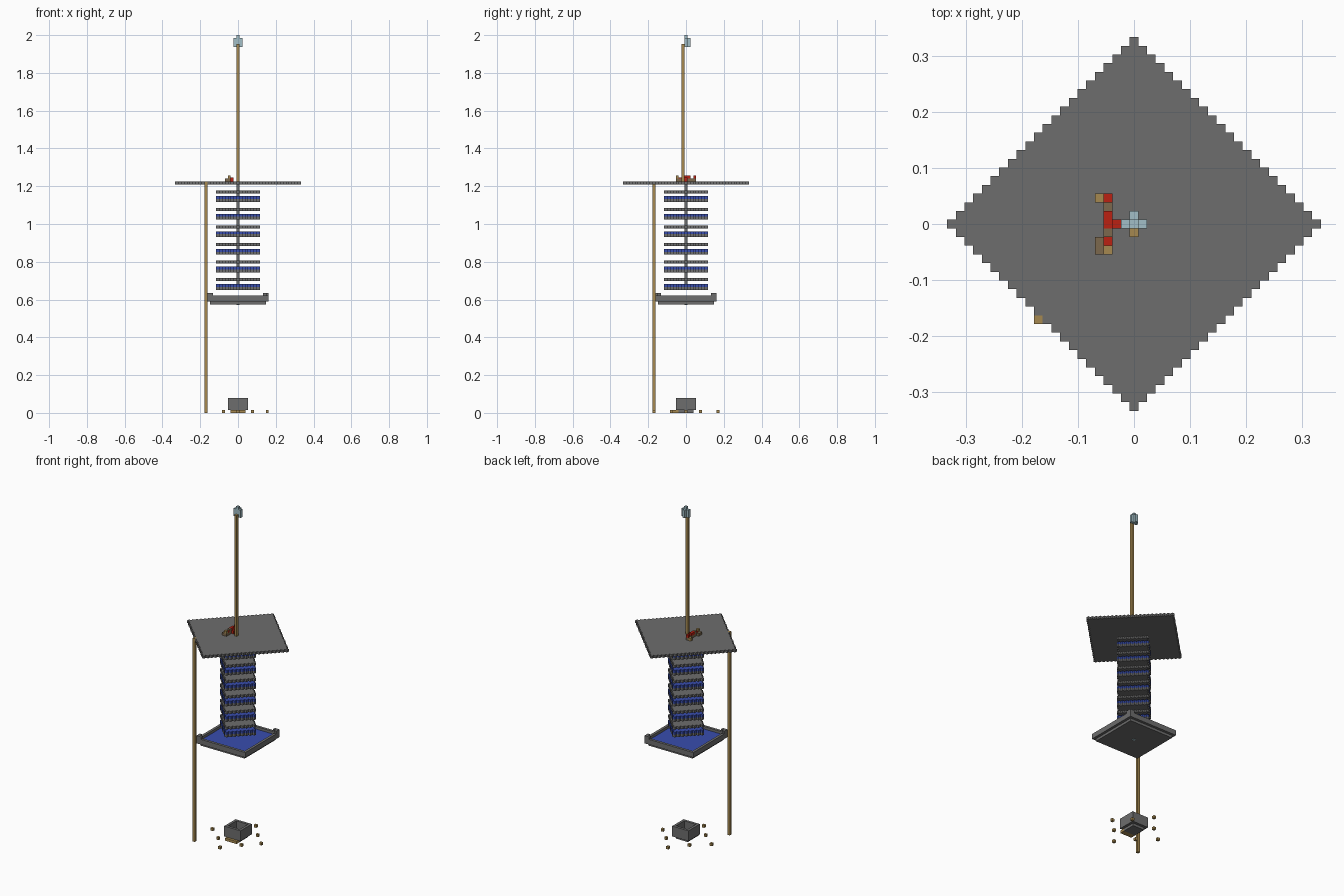
import bpy
import bmesh

cube = bpy.data.objects.get("Cube")
if cube:
    bpy.data.objects.remove(cube, do_unlink=True)

U = 2 / 129  # one block


def material(name, rgb):
    m = bpy.data.materials.new(name)
    m.use_nodes = True
    m.diffuse_color = (*rgb, 1)
    m.node_tree.nodes["Principled BSDF"].inputs["Base Color"].default_value = (*rgb, 1)
    return m


STONE = material("stone grey", (0.155, 0.155, 0.155))
WATER = material("water blue", (0.04, 0.075, 0.42))
TAN = material("scaffold tan", (0.38, 0.25, 0.08))
BROWN = material("wood brown", (0.2, 0.14, 0.075))
RED = material("signal red", (0.5, 0.015, 0.006))
GLASS = material("pale glass", (0.36, 0.52, 0.57))


def finish(name, bm, mat):
    bmesh.ops.recalc_face_normals(bm, faces=bm.faces)
    mesh = bpy.data.meshes.new(name)
    bm.to_mesh(mesh)
    bm.free()
    mesh.materials.append(mat)
    ob = bpy.data.objects.new(name, mesh)
    bpy.context.collection.objects.link(ob)
    return ob


def blocks(name, mat, *spans):
    """Each span is x0, x1, y0, y1 in block indices (inclusive), then z bottom and top."""
    bm = bmesh.new()
    for x0, x1, y0, y1, z0, z1 in spans:
        verts = bmesh.ops.create_cube(bm, size=1)["verts"]
        for v in verts:
            v.co.x = (x0 - 0.5 if v.co.x < 0 else x1 + 0.5) * U
            v.co.y = (y0 - 0.5 if v.co.y < 0 else y1 + 0.5) * U
            v.co.z = (z0 if v.co.z < 0 else z1) * U
    return finish(name, bm, mat)


def column(name, mat, x, y, z0, z1):
    return blocks(name, mat, (x, x, y, y, z0, z1))


def diamond(name, mat, r, z0, z1):
    """Stepped diamond slab: walk one quarter of the outline, then turn it."""
    quarter = []
    for i in range(r + 1):
        quarter += [(r - i + 0.5, i - 0.5), (r - i + 0.5, i + 0.5)]
    quarter = quarter[:-1]
    outline = []
    for _ in range(4):
        outline += quarter
        quarter = [(-y, x) for x, y in quarter]
    clean = [p for i, p in enumerate(outline) if p != outline[i - 1]]
    bm = bmesh.new()
    face = bm.faces.new([bm.verts.new((x * U, y * U, z0 * U)) for x, y in clean])
    top = bmesh.ops.extrude_face_region(bm, geom=[face])
    moved = [g for g in top["geom"] if isinstance(g, bmesh.types.BMVert)]
    bmesh.ops.translate(bm, verts=moved, vec=(0, 0, (z1 - z0) * U))
    return finish(name, bm, mat)


def ring(name, mat, h, z0, z1):
    """Square wall one block thick."""
    return blocks(name, mat,
                  (-h, h, -h, -h, z0, z1), (-h, h, h, h, z0, z1),
                  (-h, -h, 1 - h, h - 1, z0, z1), (h, h, 1 - h, h - 1, z0, z1))


# Roof and tower of stepped floors
diamond("roof", STONE, 21, 78, 79)
for n in range(6):
    z = 42 + 6 * n
    diamond(f"floor_{n}", STONE, 7, z, z + 1)
    diamond(f"floor_water_{n}", WATER, 7, z + 1, z + 2)
    diamond(f"floor_cover_{n}", STONE, 7, z + 3, z + 4)
    column(f"core_lower_{n}", STONE, 0, 0, z + 2, z + 3)
    column(f"core_upper_{n}", STONE, 0, 0, z + 4, z + 6)

# Collecting basin
blocks("basin_floor", STONE, (-9, 9, -9, 9, 37, 38))
ring("basin_wall", STONE, 10, 38, 40)
blocks("basin_water", WATER, (-9, 9, -9, 9, 38, 39))
blocks("basin_corner_posts", STONE,
       (-10, -9, -10, -10, 40, 41), (-10, -10, -9, -9, 40, 41),
       (9, 10, 10, 10, 40, 41), (10, 10, 9, 9, 40, 41))
blocks("basin_drain", GLASS, (0, 0, 0, 0, 36.9, 37))

# Climbing poles
column("side_pole", TAN, -11, -11, 0, 79)
column("mast", TAN, 0, -1, 79, 126)

# Glass head on the mast
blocks("mast_glass", GLASS, (-1, -1, 0, 0, 125, 128), (1, 1, 0, 0, 125, 128),
       (0, 0, 1, 1, 125, 128))
column("mast_core", GLASS, 0, 0, 125, 129)

# Switch machinery on the roof
blocks("machine_base", BROWN, (-3, -3, -3, 3, 79, 80), (-4, -4, -3, -2, 79, 80),
       (-3, -3, -1, -1, 80, 81))
blocks("machine_ends", TAN, (-3, -3, -3, -3, 80, 81), (-4, -4, 3, 3, 79, 80))
blocks("machine_signal", RED, (-2, -2, 0, 0, 79, 80.3), (-3, -3, 0, 1, 80, 81),
       (-3, -3, -2, -2, 80, 80.4), (-3, -3, 3, 3, 80, 81))

# Ground collecting box with chests and hoppers under it
ring("box_wall", STONE, 3, 1, 5)
blocks("box_floor", STONE, (-2, 2, -2, 2, 1, 2))
blocks("hoppers", STONE, (-2, 2, -2, 2, 0, 1))
blocks("chests", TAN, (-2, 2, -4, -3, 0, 1))

# Lamps around the box
lamps = [(-11, 0), (10, 0), (0, -11), (0, 11)]
lamps += [(x, y) for x in (-5, 5) for y in (-5, 5)]
for i, (x, y) in enumerate(lamps):
    column(f"ground_lamp_{i}", TAN, x, y, 0, 1)
